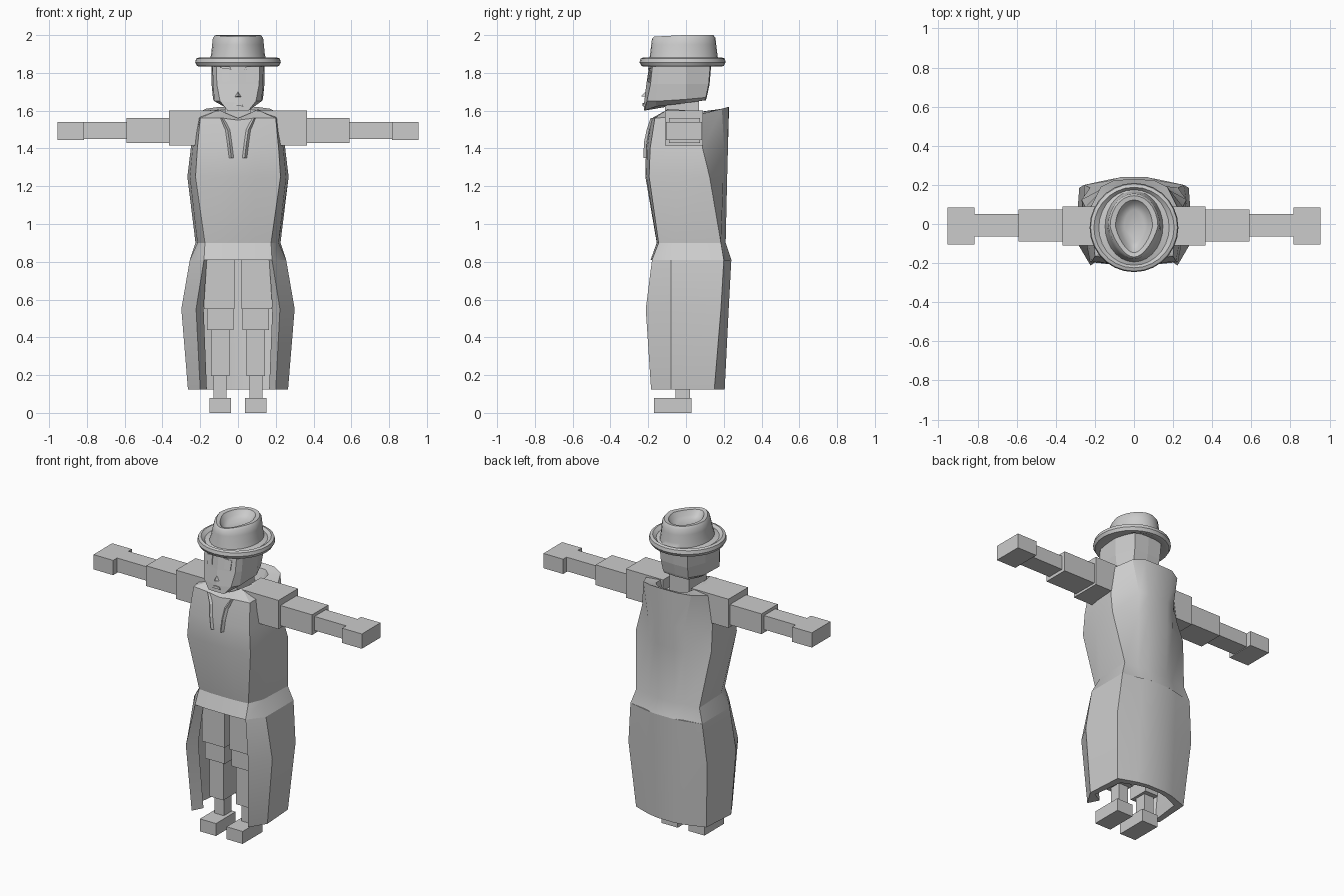
import bpy, bmesh, math
from mathutils import Vector

grey = bpy.data.materials.new("plain_grey")
grey.diffuse_color = (0.6, 0.6, 0.6, 1)


def make(name, verts, faces, smooth=None):
    me = bpy.data.meshes.new(name)
    me.from_pydata(verts, [], faces)
    bm = bmesh.new()
    bm.from_mesh(me)
    bmesh.ops.recalc_face_normals(bm, faces=bm.faces)
    bm.to_mesh(me)
    bm.free()
    me.materials.append(grey)
    ob = bpy.data.objects.new(name, me)
    bpy.context.collection.objects.link(ob)
    if smooth:
        bpy.ops.object.select_all(action='DESELECT')
        ob.select_set(True)
        bpy.context.view_layer.objects.active = ob
        bpy.ops.object.shade_smooth_by_angle(angle=math.radians(smooth))
    return ob


def loft(name, rings, caps=(True, True), smooth=None):
    n = len(rings[0])
    verts = [p for r in rings for p in r]
    faces = [(k * n + i, k * n + (i + 1) % n, (k + 1) * n + (i + 1) % n, (k + 1) * n + i)
             for k in range(len(rings) - 1) for i in range(n)]
    if caps[0]:
        faces.append(tuple(range(n))[::-1])
    if caps[1]:
        faces.append(tuple(range((len(rings) - 1) * n, len(rings) * n)))
    return make(name, verts, faces, smooth)


def box(name, x, y, z):
    c = [(x[0], y[0]), (x[1], y[0]), (x[1], y[1]), (x[0], y[1])]
    return loft(name, [[(a, b, h) for a, b in c] for h in z])


def mirror_ring(half):
    # half runs from the front centre to the back centre
    return half + [(-x, y, z) for x, y, z in half[-2:0:-1]]


# Arms and legs
for s, side in ((-1, "left"), (1, "right")):
    for part, x, y, z in (
            ("shoulder", (.1, .365), (-.11, .09), (1.415, 1.6)),
            ("upper_arm", (.365, .59), (-.09, .075), (1.43, 1.56)),
            ("forearm", (.59, .82), (-.065, .05), (1.45, 1.54)),
            ("hand", (.815, .955), (-.105, .085), (1.445, 1.54)),
            ("thigh", (.018, .18), (-.11, .07), (.55, .9)),
            ("knee", (.025, .165), (-.1, .06), (.44, .55)),
            ("shin", (.045, .142), (-.085, .05), (.195, .44)),
            ("ankle", (.062, .13), (-.055, .02), (.07, .195)),
            ("foot", (.038, .152), (-.17, .03), (0, .08))):
        box(side + "_" + part, sorted((s * x[0], s * x[1])), y, z)
box("neck", (-.07, .07), (-.11, .07), (1.5, 1.69))


# Coat body: half sections given by front corner, back corner and centre depths
def section(z, xf, yf, xs, ys, xb, yb, back, front):
    return mirror_ring([(0, front, z), (.09, (front + yf) / 2 - .004, z), (xf, yf, z), (xs, ys, z),
                        (xb, yb, z), (.13, back - .02, z), (.07, back, z), (0, back, z)])


body = [section(.81, .18, -.18, .255, -.08, .255, .2, .24, -.187),
        section(.9, .175, -.145, .215, -.05, .225, .185, .21, -.155),
        section(1.25, .225, -.195, .255, -.04, .268, .125, .218, -.215),
        section(1.4, .215, -.19, .24, -.05, .25, .088, .222, -.212)]
top = mirror_ring([(0, -.185, 1.55), (.08, -.18, 1.56), (.2, -.165, 1.56), (.21, -.04, 1.57),
                   (.22, .09, 1.585), (.17, .19, 1.61), (.1, .225, 1.62), (0, .228, 1.62)])
collar = mirror_ring([(0, -.13, 1.56), (.06, -.125, 1.585), (.1, -.1, 1.605), (.11, -.04, 1.605),
                      (.12, .08, 1.595), (.11, .15, 1.6), (.07, .185, 1.605), (0, .19, 1.605)])
inside = mirror_ring([(0, -.12, 1.53), (.05, -.12, 1.53), (.09, -.09, 1.53), (.1, -.04, 1.53),
                      (.11, .07, 1.53), (.1, .13, 1.53), (.06, .16, 1.53), (0, .165, 1.53)])
loft("coat_body", body + [top, collar, inside], smooth=28)


# Coat skirt: an open shell with a turned-in front edge
def skirt(z, xo, xf, yf, xs, ys, xb, yb, back):
    half = [(xo, yf + .07, z), (xf, yf, z), (xs, ys, z), (xb, yb, z),
            (.13, back - .013, z), (.06, back, z)]
    inner = [(.05, back - .03, z), (.11, back - .043, z), (xb - .045, yb - .03, z),
             (xs - .035, ys, z)]
    flip = lambda pts: [(-x, y, h) for x, y, h in reversed(pts)]
    return half + flip(half) + flip(inner) + inner[::1]


def skirt_ring(*a):
    r = skirt(*a)
    return r[:12] + r[12:16] + r[16:]


loft("coat_skirt", [skirt_ring(.125, .165, .2, -.185, .265, -.08, .25, .15, .205),
                    skirt_ring(.55, .182, .222, -.213, .3, -.08, .28, .185, .226),
                    skirt_ring(.81, .165, .18, -.18, .255, -.08, .255, .2, .24)], smooth=28)

# Lapel folds and the front closing fold
for s, side in ((-1, "left"), (1, "right")):
    path = [(.085, 1.56, -.176), (.055, 1.5, -.196), (.045, 1.43, -.211), (.035, 1.35, -.213)]
    loft(side + "_lapel", [[(s * (x - .012), y, z), (s * x, y - .012, z), (s * (x + .012), y + .003, z)]
                           for x, z, y in path])

# Head: half sections with a flat face and angled cheeks
head = [[(0, -.222, 1.6), (.055, -.22, 1.6), (.075, -.16, 1.622), (.105, 0, 1.64), (.085, .1, 1.655), (0, .105, 1.655)],
        [(0, -.222, 1.64), (.095, -.207, 1.65), (.125, -.16, 1.65), (.132, 0, 1.66), (.09, .105, 1.67), (0, .11, 1.67)],
        [(0, -.21, 1.74), (.112, -.188, 1.74), (.132, -.15, 1.74), (.14, 0, 1.74), (.095, .12, 1.74), (0, .125, 1.74)],
        [(0, -.192, 1.86), (.115, -.175, 1.86), (.135, -.14, 1.86), (.14, 0, 1.86), (.1, .13, 1.86), (0, .135, 1.86)]]
loft("head", [mirror_ring(r) for r in head])


# Face details, laid on the sloping front of the face
def face_y(x, z):
    return -.192 - (1.86 - z) * .15 + abs(x) * .17


def plate(name, pts, out=.004):
    rings = [[(x, face_y(x, z) - d, z) for x, z in pts] for d in (-.006, out)]
    loft(name, rings)


for s, side in ((-1, "left"), (1, "right")):
    plate(side + "_eye", [(s * x, z) for x, z in ((.043, 1.755), (.083, 1.75), (.088, 1.81), (.045, 1.815))])
    plate(side + "_brow", [(s * x, z) for x, z in ((.035, 1.818), (.095, 1.826), (.092, 1.838), (.04, 1.832))], .009)
    plate(side + "_mouth", [(s * x, z) for x, z in ((0, 1.626), (.03, 1.622), (.022, 1.636), (0, 1.64))])
make("nose", [(-.019, -.212, 1.672), (.019, -.212, 1.672), (0, -.238, 1.677), (0, -.2, 1.715)],
     [(0, 1, 2), (0, 2, 3), (1, 3, 2), (0, 3, 1)])


# Hat: oval rings, with a rolled brim and a pinched, dented crown
def oval(rx, ry, cy, z, pinch=0, dip=0, n=28):
    ring = []
    for i in range(n):
        a = 2 * math.pi * i / n
        f = max(0, -math.sin(a))
        ring.append((rx * math.cos(a) * (1 - pinch * f), cy + ry * math.sin(a), z - dip * f))
    return ring


loft("hat", [oval(.14, .165, -.02, 1.85), oval(.2, .2, -.018, 1.833), oval(.217, .217, -.018, 1.836),
             oval(.227, .228, -.018, 1.855), oval(.222, .223, -.018, 1.876), oval(.205, .206, -.018, 1.882),
             oval(.18, .193, -.018, 1.866), oval(.148, .182, -.012, 1.872), oval(.142, .178, -.012, 1.9, .05),
             oval(.137, .172, -.012, 1.95, .15), oval(.133, .168, -.012, 1.985, .25, .003),
             oval(.122, .157, -.012, 2.0, .3, .008), oval(.095, .135, -.012, 1.997, .3, .01),
             oval(.075, .115, -.012, 1.97, .3, .012), oval(.05, .085, -.012, 1.955, .3, .012)], smooth=40)
